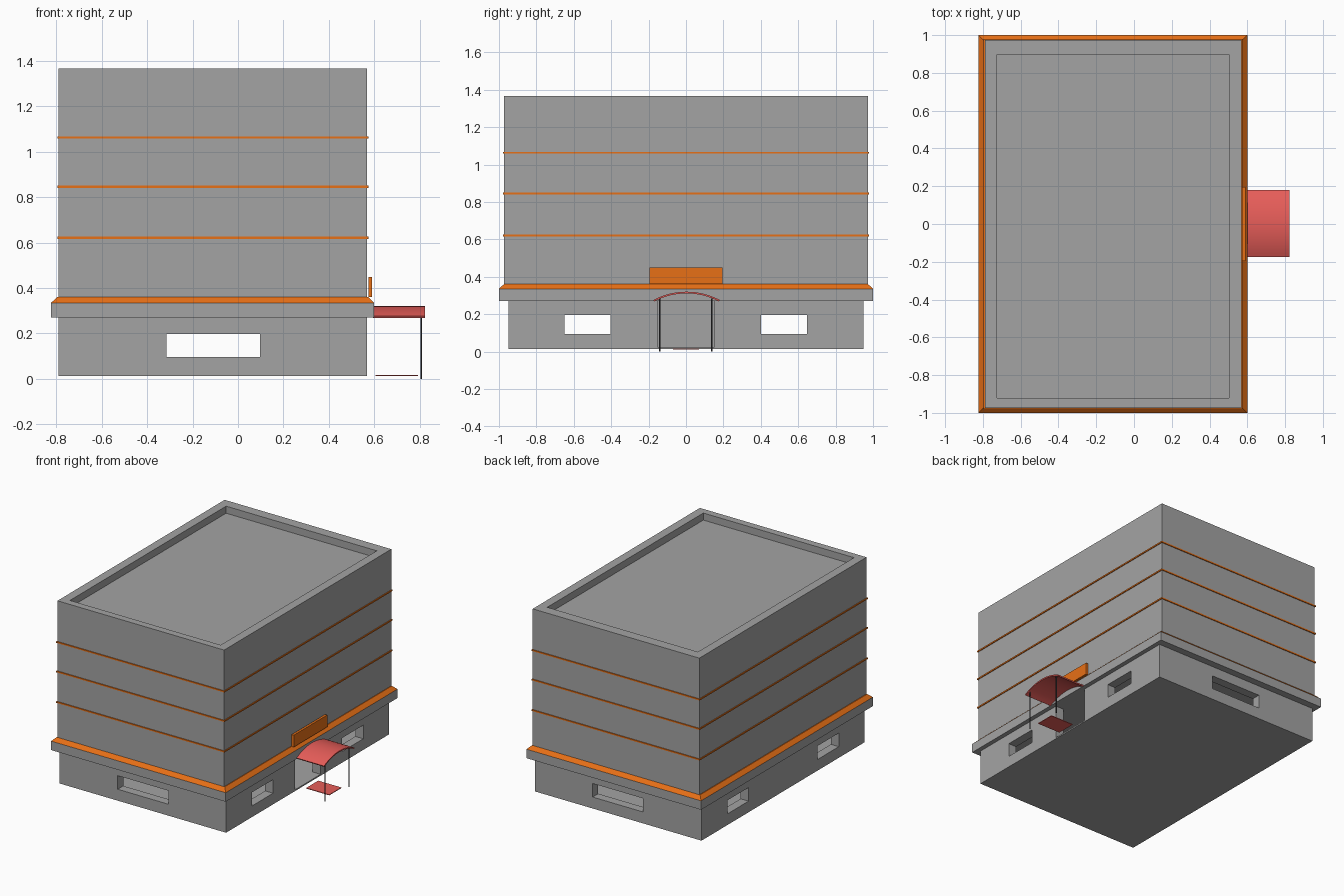
import bpy, bmesh, math

if "Cube" in bpy.data.objects:
    bpy.data.objects.remove(bpy.data.objects["Cube"])


def material(name, rgb):
    m = bpy.data.materials.new(name)
    m.diffuse_color = (*rgb, 1)
    m.use_nodes = True
    m.node_tree.nodes["Principled BSDF"].inputs["Base Color"].default_value = m.diffuse_color
    return m


GREY = material("dark_grey_wall", (0.37, 0.37, 0.37))
ORANGE = material("orange_trim", (0.80, 0.16, 0.008))
RED = material("red_canopy", (0.80, 0.11, 0.10))
DARK = material("dark_metal", (0.05, 0.05, 0.055))


def finish(name, bm, mat):
    bmesh.ops.recalc_face_normals(bm, faces=bm.faces)
    me = bpy.data.meshes.new(name)
    bm.to_mesh(me)
    bm.free()
    ob = bpy.data.objects.new(name, me)
    bpy.context.collection.objects.link(ob)
    me.materials.append(mat)
    return ob


def box(name, x, y, z, mat=GREY):
    bm = bmesh.new()
    bmesh.ops.create_cube(bm, size=1)
    for v in bm.verts:
        v.co = [(r[0] + r[1]) / 2 + c * (r[1] - r[0]) for c, r in zip(v.co, (x, y, z))]
    return finish(name, bm, mat)


def cut(target, x, y, z):
    cutter = box("cutter", x, y, z, target.data.materials[0])
    mod = target.modifiers.new("cut", 'BOOLEAN')
    mod.operation, mod.solver, mod.object = 'DIFFERENCE', 'EXACT', cutter
    bpy.context.view_layer.objects.active = target
    bpy.ops.object.modifier_apply(modifier=mod.name)
    bpy.data.objects.remove(cutter)


# Ground floor: hollow shell with windows on all sides and a doorway on the right
ground = box("ground_floor", (-0.79, 0.568), (-0.95, 0.948), (0.013, 0.275))
cut(ground, (-0.725, 0.503), (-0.885, 0.883), (0.023, 0.4))
cut(ground, (-0.315, 0.097), (-1.2, 1.2), (0.097, 0.197))
for y0 in (-0.65, 0.40):
    cut(ground, (-1, 1), (y0, y0 + 0.247), (0.095, 0.195))
cut(ground, (0.45, 1), (-0.15, 0.15), (0.023, 0.4))

# Overhanging slab above the ground floor
box("overhang_slab", (-0.823, 0.60), (-1.0, 1.0), (0.269, 0.335))

# Sloped orange skirt on the slab
skirt = box("sloped_trim", (-0.823, 0.60), (-1.0, 1.0), (0.335, 0.361), ORANGE)
for v in skirt.data.vertices:
    if v.co.z > 0.35:
        v.co.x += math.copysign(0.027, -v.co.x)
        v.co.y += math.copysign(0.027, -v.co.y)

# Upper storeys with a recessed roof behind the parapet
tower = box("upper_storeys", (-0.79, 0.568), (-0.973, 0.973), (0.34, 1.367))
cut(tower, (-0.725, 0.503), (-0.92, 0.897), (1.315, 1.5))

# Floor-line trims: thin orange rings around the tower
for i, z in enumerate((0.621, 0.846, 1.063)):
    ring = box(f"floor_trim_{i + 1}", (-0.796, 0.574), (-0.979, 0.979),
               (z - 0.005, z + 0.005), ORANGE)
    cut(ring, (-0.785, 0.563), (-0.968, 0.968), (z - 0.1, z + 0.1))

# Blank sign plate above the entrance
box("sign_plate", (0.574, 0.591), (-0.195, 0.195), (0.361, 0.449), ORANGE)

# Arched entrance canopy: thin circular arc section pulled out from the slab
half, rise, segs = 0.177, 0.044, 16
R = (half ** 2 + rise ** 2) / (2 * rise)
amax = math.asin(half / R)
prof = []
for r, order in ((R, range(segs + 1)), (R - 0.009, range(segs, -1, -1))):
    for i in order:
        a = -amax + 2 * amax * i / segs
        prof.append((0.003 + r * math.sin(a), 0.32 - R + r * math.cos(a)))
bm = bmesh.new()
rings = [[bm.verts.new((x, y, z)) for y, z in prof] for x in (0.595, 0.823)]
for ring in rings:
    bm.faces.new(ring)
for i in range(len(prof)):
    j = (i + 1) % len(prof)
    bm.faces.new((rings[0][i], rings[0][j], rings[1][j], rings[1][i]))
finish("entrance_canopy", bm, RED)

# Canopy posts
for name, y in (("canopy_post_left", -0.14), ("canopy_post_right", 0.138)):
    bm = bmesh.new()
    bmesh.ops.create_cone(bm, cap_ends=True, segments=12, radius1=0.004, radius2=0.004, depth=0.284)
    bmesh.ops.translate(bm, vec=(0.807, y, 0.142), verts=bm.verts)
    finish(name, bm, DARK)

# Door mat
box("door_mat", (0.605, 0.793), (-0.07, 0.07), (0.012, 0.017), RED)

# Smooth shading on the curved parts only
bpy.ops.object.select_all(action='DESELECT')
for ob in bpy.data.objects:
    if ob.name.startswith(("entrance_canopy", "canopy_post")):
        ob.select_set(True)
        bpy.context.view_layer.objects.active = ob
bpy.ops.object.shade_smooth_by_angle(angle=math.radians(35))
